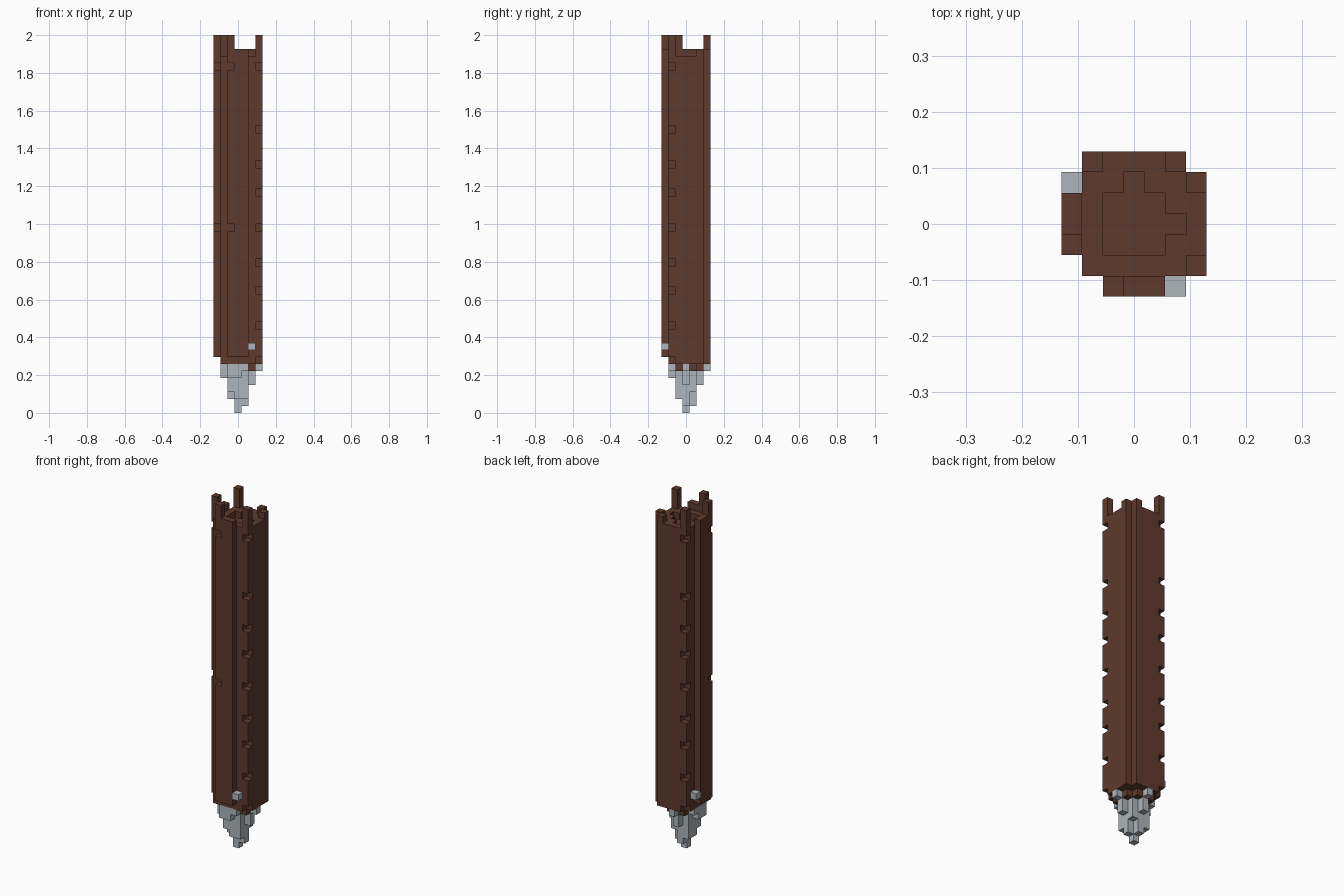
import bpy, bmesh
from mathutils import Vector

cube = bpy.data.objects.get("Cube")
if cube:
    bpy.data.objects.remove(cube, do_unlink=True)

S = 2 / 54          # size of one block
HALF = 3.5          # centre of the 7 x 7 plan


def material(name, color):
    m = bpy.data.materials.new(name)
    m.diffuse_color = color
    m.use_nodes = True
    node = m.node_tree.nodes["Principled BSDF"]
    node.inputs["Base Color"].default_value = color
    node.inputs["Roughness"].default_value = 0.9
    return m


wood = material("dark_brown_wood", (0.114, 0.042, 0.026, 1))
metal = material("light_grey_metal", (0.42, 0.46, 0.50, 1))


def both(cells):
    """Add the copy mirrored across the plan diagonal."""
    return set(cells) | {(c[1], c[0], *c[2:]) for c in cells}


def square(lo, hi):
    return {(i, j) for i in range(lo, hi + 1) for j in range(lo, hi + 1)}


# Wooden shaft: fluted plan, raised by a height for each column
core = square(1, 6) - {(6, 6)}
ribs = both({(2, 0), (3, 0), (4, 0)})
floor = square(2, 4) | both({(5, 3)})
height = {c: 51 for c in core | ribs}
height.update({c: 50 for c in floor})
height.update({c: 52 for c in both({(3, 0), (4, 0), (6, 5)})})
height.update({c: 54 for c in both({(2, 0), (6, 1)})})
shaft = {(i, j, z) for (i, j), top in height.items()
         for z in range(7 if (i, j) in core else 8, top)}

# Chips along the corner edges
shaft -= both({(6, 1, z) for z in (12, 17, 21, 26, 31, 35, 40, 49)})
shaft -= both({(2, 0, z) for z in (26, 49)})
shaft -= both({(6, 1, 7)})

# Splinters reaching down over the tip
shaft |= both({(5, 2, 6), (5, 4, 6)})

# Stepped metal tip, widening upward
octagon = square(1, 5) - {(1, 1), (1, 5), (5, 1), (5, 5)}
layers = [
    {(3, 3)},
    {(3, 3)} | both({(4, 3)}),
    square(2, 4) - {(2, 2), (4, 4)},
    square(2, 4),
    square(2, 4) | both({(5, 3)}),
    square(2, 4) | both({(5, 3), (1, 3), (1, 2)}),
    octagon | both({(6, 3)}),
]
tip = {(i, j, z) for z, plan in enumerate(layers) for i, j in plan} - shaft

# Metal studs
stud_front = {(5, 0, 9)}
stud_side = {(0, 5, 9)}
solid = shaft | tip | stud_front | stud_side


def build(name, cells, mat):
    """Skin the blocks, leaving out faces hidden against other blocks."""
    bm = bmesh.new()
    for c in sorted(cells):
        for axis in range(3):
            for side in (0, 1):
                step = list(c)
                step[axis] += 2 * side - 1
                if tuple(step) in solid:
                    continue
                u, v = (axis + 1) % 3, (axis + 2) % 3
                ring = [(0, 0), (1, 0), (1, 1), (0, 1)]
                verts = []
                for a, b in (ring if side else ring[::-1]):
                    p = list(c)
                    p[axis] += side
                    p[u] += a
                    p[v] += b
                    verts.append(bm.verts.new(
                        (Vector(p) - Vector((HALF, HALF, 0))) * S))
                bm.faces.new(verts)
    bmesh.ops.remove_doubles(bm, verts=bm.verts[:], dist=S * 0.01)
    bmesh.ops.dissolve_limit(bm, angle_limit=0.01,
                             verts=bm.verts[:], edges=bm.edges[:])
    mesh = bpy.data.meshes.new(name)
    bm.to_mesh(mesh)
    bm.free()
    mesh.materials.append(mat)
    bpy.context.collection.objects.link(bpy.data.objects.new(name, mesh))


build("wooden_shaft", shaft, wood)
build("metal_tip", tip, metal)
build("front_stud", stud_front, metal)
build("side_stud", stud_side, metal)
